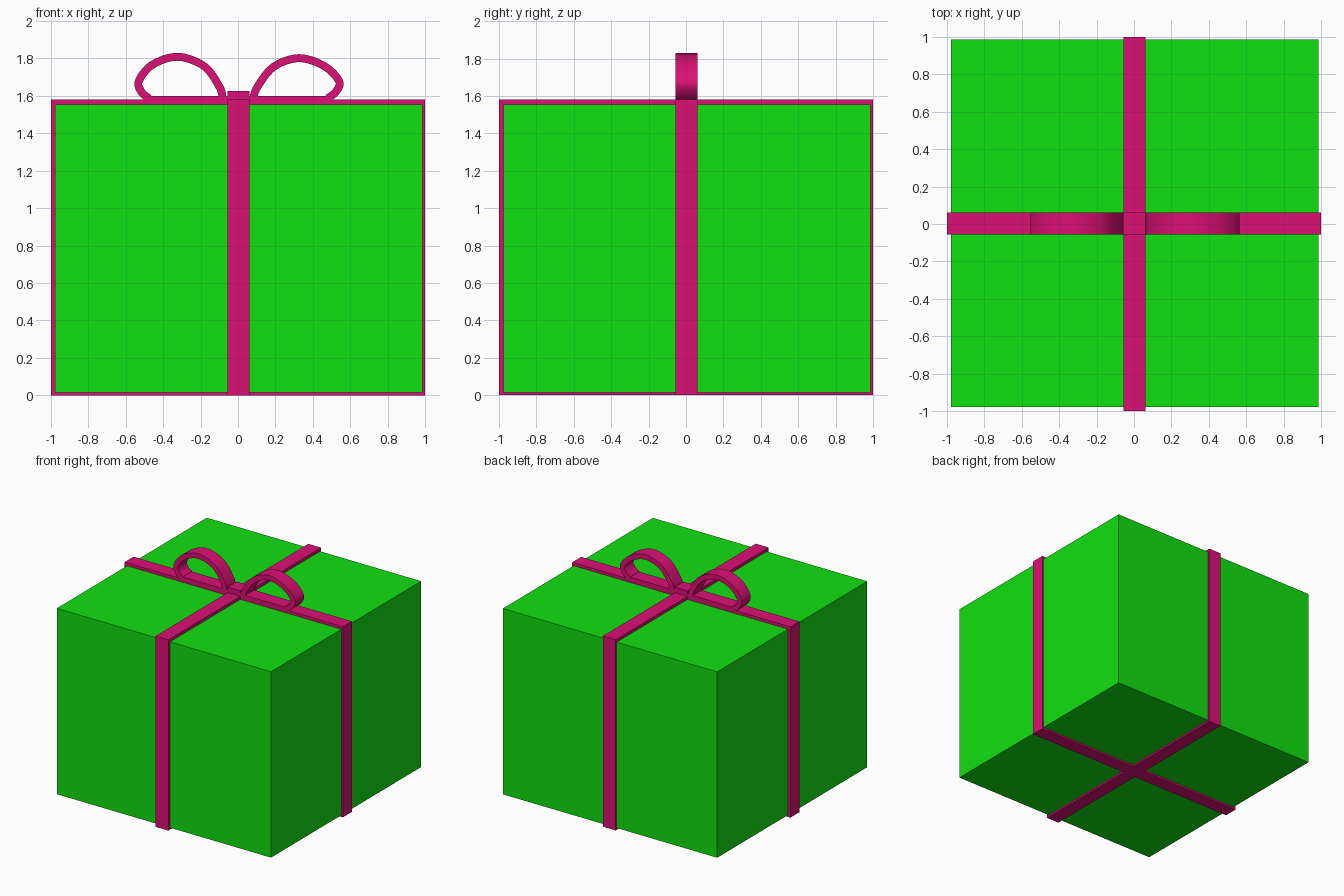
import bpy
import bmesh
from mathutils import Vector
from mathutils.geometry import interpolate_bezier

cube = bpy.data.objects.get("Cube")
if cube:
    bpy.data.objects.remove(cube, do_unlink=True)


def make_material(name, color):
    mat = bpy.data.materials.new(name)
    mat.use_nodes = True
    mat.diffuse_color = color
    mat.node_tree.nodes["Principled BSDF"].inputs["Base Color"].default_value = color
    return mat


green = make_material("green paper", (0.005, 0.75, 0.005, 1))
pink = make_material("pink ribbon", (0.72, 0.005, 0.18, 1))

HALF_NEAR, HALF_FAR = -0.056, 0.061   # ribbon edges across its width
BOX_MIN, BOX_MAX = -0.977, 0.987
BOX_BASE, BOX_TOP, RIBBON_TOP = 0.015, 1.555, 1.58


def finish(name, bm, mat, smooth=False):
    bmesh.ops.recalc_face_normals(bm, faces=bm.faces)
    mesh = bpy.data.meshes.new(name)
    bm.to_mesh(mesh)
    bm.free()
    mesh.materials.append(mat)
    obj = bpy.data.objects.new(name, mesh)
    bpy.context.collection.objects.link(obj)
    if smooth:
        bpy.ops.object.select_all(action="DESELECT")
        obj.select_set(True)
        bpy.context.view_layer.objects.active = obj
        bpy.ops.object.shade_smooth_by_angle()
    return obj


def block(name, low, high, mat):
    bm = bmesh.new()
    bmesh.ops.create_cube(bm, size=1)
    low, high = Vector(low), Vector(high)
    for v in bm.verts:
        v.co = (low + high) / 2 + v.co * (high - low)
    return finish(name, bm, mat)


def band(name, outer, inner, closed, along_y=False, smooth=False):
    """Flat ribbon between two matching outlines, extruded across its width."""
    bm = bmesh.new()

    def place(p, w):
        return bm.verts.new((w, p[0], p[1]) if along_y else (p[0], w, p[1]))

    rings = [[place(o, HALF_NEAR), place(o, HALF_FAR), place(i, HALF_FAR), place(i, HALF_NEAR)]
             for o, i in zip(outer, inner)]
    pairs = list(zip(rings, rings[1:]))
    if closed:
        pairs.append((rings[-1], rings[0]))
    else:
        bm.faces.new(rings[0])
        bm.faces.new(rings[-1])
    for a, b in pairs:
        for k in range(4):
            n = (k + 1) % 4
            bm.faces.new((a[k], a[n], b[n], b[k]))
    return finish(name, bm, pink, smooth)


def smooth_path(points, steps=7):
    """Curve through all points."""
    pts = [Vector(p) for p in points]
    ext = [pts[0] * 2 - pts[1]] + pts + [pts[-1] * 2 - pts[-2]]
    path = []
    for a, b, c, d in zip(ext, ext[1:], ext[2:], ext[3:]):
        path += interpolate_bezier(b, b + (c - a) / 6, c - (d - b) / 6, c, steps)[:-1]
    return path + [pts[-1]]


def bow_loop(name, points, half=0.021):
    path = smooth_path(points)
    outer, inner = [], []
    for k, p in enumerate(path):
        t = (path[min(k + 1, len(path) - 1)] - path[max(k - 1, 0)]).normalized()
        side = Vector((-t.y, t.x)) * half
        outer.append(p + side)
        inner.append(p - side)
    return band(name, outer, inner, closed=False, smooth=True)


# Wrapped box
block("gift_box", (BOX_MIN, BOX_MIN, BOX_BASE), (BOX_MAX, BOX_MAX, BOX_TOP), green)

# Two ribbons wrapped fully round the box
outer = [(-1, 0), (1, 0), (1, RIBBON_TOP), (-1, RIBBON_TOP)]
inner = [(BOX_MIN, BOX_BASE), (BOX_MAX, BOX_BASE), (BOX_MAX, BOX_TOP), (BOX_MIN, BOX_TOP)]
band("ribbon_side_to_side", outer, inner, closed=True)
band("ribbon_front_to_back", outer, inner, closed=True, along_y=True)

# Bow: flat base, centre knot and two loops
block("bow_base", (-0.49, HALF_NEAR, 1.57), (0.5, HALF_FAR, 1.6), pink)
block("bow_knot", (HALF_NEAR, HALF_NEAR, 1.57), (HALF_FAR, HALF_FAR, 1.625), pink)
bow_loop("bow_loop_right", [(-0.08, 1.585), (-0.1, 1.65), (-0.18, 1.758), (-0.32, 1.809),
                            (-0.455, 1.768), (-0.53, 1.68), (-0.515, 1.62), (-0.475, 1.587)])
bow_loop("bow_loop_left", [(0.08, 1.585), (0.105, 1.65), (0.19, 1.755), (0.325, 1.802),
                           (0.46, 1.76), (0.54, 1.68), (0.525, 1.625), (0.48, 1.587)])
